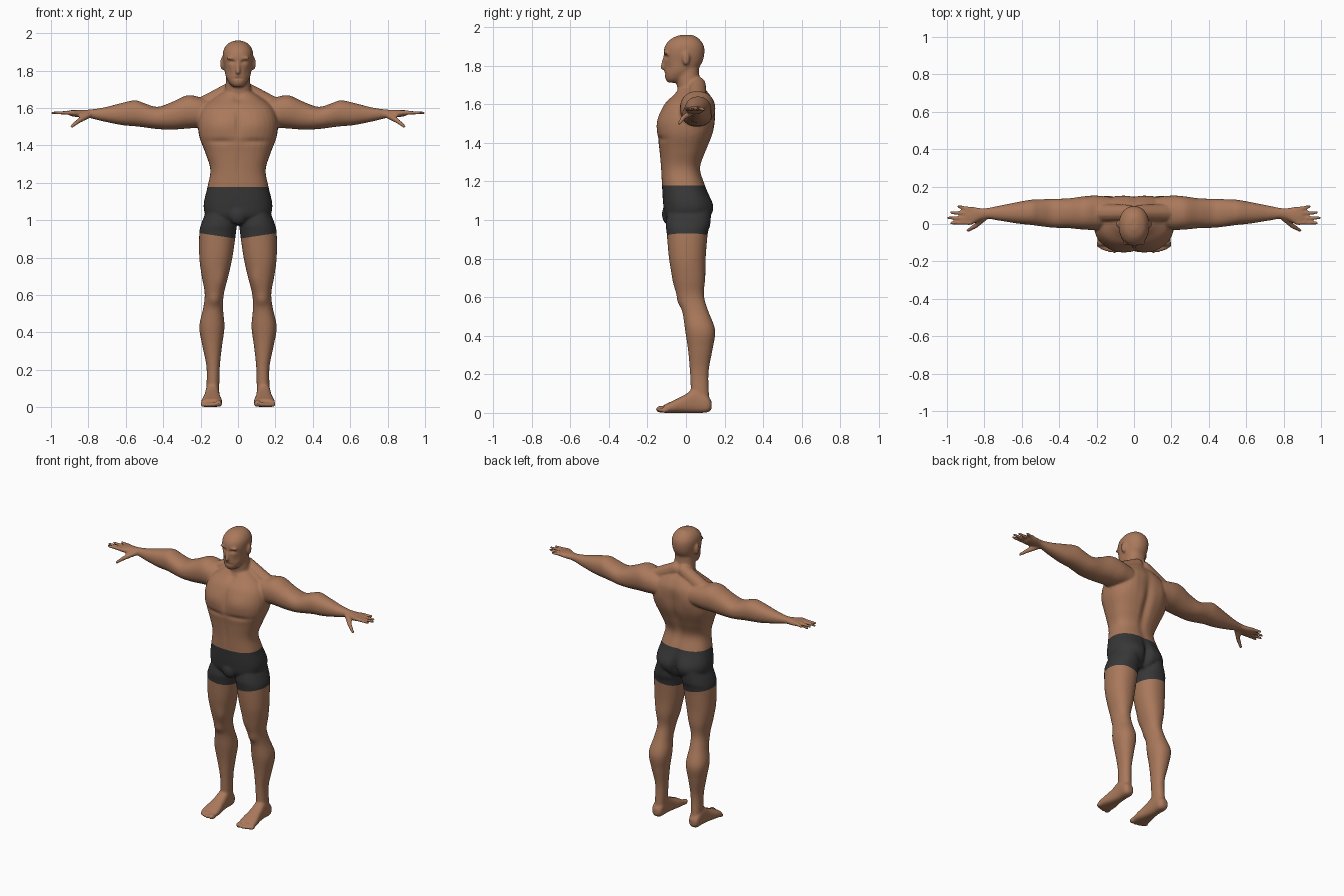
import bpy, bmesh, math
from mathutils import Vector, Matrix

WAIST, HEM, HEM_SLOPE = 1.178, 0.90, 0.15


def material(name, rgb):
    m = bpy.data.materials.new(name)
    m.diffuse_color = (*rgb, 1)
    return m


skin = material("brown skin", (0.40, 0.19, 0.105))
cloth = material("charcoal cloth", (0.038, 0.038, 0.038))
bm = bmesh.new()


def spline(rows, steps=5):
    """Catmull-Rom interpolation through the section rows."""
    out = []
    for i in range(len(rows) - 1):
        p0, p1, p2, p3 = (rows[min(max(i + k, 0), len(rows) - 1)] for k in (-1, 0, 1, 2))
        for j in range(steps):
            t = j / steps
            out.append([b + 0.5 * t * (c - a + t * (2 * a - 5 * b + 4 * c - d + t * (3 * (b - c) + d - a)))
                        for a, b, c, d in zip(p0, p1, p2, p3)])
    return out + [list(rows[-1])]


def loft(axis, rows, power=2.2, side=1, n=32):
    """Skin super-ellipse sections (position, a0, a1, b0, b1) along an axis."""
    rings = []
    for pos, a0, a1, b0, b1 in spline(rows):
        ring = []
        for k in range(n):
            c, s = math.cos(math.tau * k / n), math.sin(math.tau * k / n)
            a = (a0 + a1) / 2 + (a1 - a0) / 2 * math.copysign(abs(c) ** (2 / power), c)
            b = (b0 + b1) / 2 + (b1 - b0) / 2 * math.copysign(abs(s) ** (2 / power), s)
            p = [a, b]
            p.insert(axis, pos)
            ring.append(bm.verts.new((p[0] * side, p[1], p[2])))
        rings.append(ring)
    for r, q in zip(rings, rings[1:]):
        for k in range(n):
            bm.faces.new((r[k], r[(k + 1) % n], q[(k + 1) % n], q[k]))
    bm.faces.new(rings[0])
    bm.faces.new(rings[-1])


def blob(c, r):
    m = Matrix.Translation(c) @ Matrix.Diagonal((*r, 1))
    bmesh.ops.create_icosphere(bm, subdivisions=3, radius=1, matrix=m)


def tube(p, q, r0, r1, n=12):
    p, q = Vector(p), Vector(q)
    for i in range(n + 1):
        r = r0 + (r1 - r0) * i / n
        m = Matrix.Translation(p.lerp(q, i / n)) @ Matrix.Diagonal((r, r, r, 1))
        bmesh.ops.create_icosphere(bm, subdivisions=2, radius=1, matrix=m)


def centred(rows):
    return [(z, -w, w, b0, b1) for z, w, b0, b1 in rows]


# Torso and pelvis
loft(2, centred([
    (0.975, .09, -.07, .09), (1.02, .165, -.108, .125), (1.08, .184, -.118, .136),
    (1.18, .163, -.125, .10), (1.27, .148, -.13, .075), (1.36, .175, -.138, .105),
    (1.45, .208, -.148, .14), (1.53, .213, -.138, .15), (1.60, .19, -.112, .15),
    (1.65, .13, -.065, .125), (1.69, .07, -.035, .09)]), 2.5)
blob((0, -.09, 1.03), (.05, .035, .055))

# Neck and head
loft(2, centred([(1.60, .09, -.05, .12), (1.67, .074, -.045, .10),
                 (1.73, .066, -.05, .072), (1.80, .062, -.05, .068)]))
loft(2, centred([
    (1.712, .022, -.092, -.045), (1.73, .045, -.106, .0), (1.77, .066, -.112, .05),
    (1.82, .074, -.113, .085), (1.87, .081, -.116, .096), (1.91, .077, -.105, .09),
    (1.943, .055, -.072, .064), (1.96, .02, -.03, .035)]), 2.2)
tube((0, -.112, 1.842), (0, -.121, 1.792), .009, .013)

for s in (1, -1):
    # Ear, brow and trapezius
    blob((s * .083, .0, 1.838), (.013, .02, .036))
    blob((s * .035, -.104, 1.866), (.028, .012, .008))
    tube((s * .03, .06, 1.70), (s * .20, .06, 1.605), .045, .05)

    # Arm and palm
    loft(0, [(x * s, *r) for x, *r in [
        (.12, -.01, .14, 1.51, 1.64), (.20, -.03, .152, 1.495, 1.657),
        (.27, -.03, .148, 1.49, 1.668), (.35, -.022, .137, 1.484, 1.633),
        (.43, -.02, .135, 1.487, 1.606), (.50, -.012, .132, 1.496, 1.625),
        (.55, -.005, .13, 1.502, 1.641), (.62, .002, .118, 1.508, 1.627),
        (.72, .018, .098, 1.528, 1.602), (.80, .028, .084, 1.547, 1.591),
        (.86, .0, .092, 1.551, 1.59), (.90, -.004, .092, 1.558, 1.588)]])

    # Fingers and thumb
    for y0, x1, y1 in ((.006, .976, .004), (.03, .993, .033), (.055, .978, .063), (.079, .94, .094)):
        tube((s * .875, y0, 1.575), (s * x1, y1, 1.574), .0135, .009)
    tube((s * .80, .035, 1.562), (s * .85, -.012, 1.532), .019, .014)
    tube((s * .85, -.012, 1.532), (s * .888, -.034, 1.502), .014, .010)

    # Leg
    loft(2, [
        (1.06, .03, .165, -.09, .12), (.98, .008, .197, -.105, .125),
        (.93, .011, .207, -.10, .113), (.80, .03, .207, -.088, .102),
        (.70, .052, .194, -.07, .10), (.61, .075, .178, -.048, .093),
        (.53, .08, .186, -.02, .115), (.43, .072, .207, -.005, .151),
        (.33, .085, .191, .01, .138), (.22, .097, .169, .02, .118),
        (.12, .10, .168, .025, .118), (.03, .105, .17, .03, .125)], 2.2, s)

    # Foot and toes
    loft(1, [(.133, .12, .158, .02, .06), (.11, .102, .174, .002, .09),
             (.05, .10, .175, 0, .125), (-.01, .095, .182, 0, .092),
             (-.07, .085, .195, 0, .062), (-.115, .086, .198, 0, .042)], 2.6, s)
    for x, y, r in ((.103, -.13, .019), (.13, -.133, .014), (.152, -.128, .013),
                    (.172, -.121, .012), (.189, -.111, .012)):
        blob((s * x, y, r), (r, r * 1.4, r))

# Fuse everything into one continuous skin
bmesh.ops.recalc_face_normals(bm, faces=bm.faces)
raw = bpy.data.meshes.new("raw")
bm.to_mesh(raw)
bm.free()
blank = bpy.data.objects.new("raw", raw)
bpy.context.collection.objects.link(blank)
mod = blank.modifiers.new("fuse", 'REMESH')
mod.mode = 'VOXEL'
mod.voxel_size = 0.0065
fused = bpy.data.meshes.new_from_object(blank.evaluated_get(bpy.context.evaluated_depsgraph_get()))
bpy.data.objects.remove(blank)
bpy.data.meshes.remove(raw)

bm = bmesh.new()
bm.from_mesh(fused)
for _ in range(4):
    bmesh.ops.smooth_vert(bm, verts=bm.verts, factor=0.5, use_axis_x=True, use_axis_y=True, use_axis_z=True)
bm.normal_update()

# Muscle and face relief: mirrored soft strokes (centre, radii, height)
strokes = [
    ((.09, -.14, 1.51), (.08, .08, .06), .012),      # chest muscle
    ((0, -.15, 1.52), (.014, .06, .08), -.008),      # breastbone
    ((.09, -.14, 1.42), (.08, .06, .016), -.007),    # under the chest
    ((0, -.13, 1.29), (.012, .05, .09), -.004),      # belly line
    ((0, .13, 1.40), (.026, .09, .19), -.016),       # spine
    ((.11, .15, 1.53), (.05, .06, .06), .008),       # shoulder blade
    ((0, .13, 1.05), (.022, .08, .075), -.028),      # seat crease
    ((.085, .13, 1.06), (.055, .06, .06), .010),     # seat
    ((.127, -.045, .57), (.03, .04, .03), .008),     # kneecap
    ((.09, -.06, .68), (.03, .05, .05), .006),       # inner thigh
    ((0, -.07, 1.655), (.025, .05, .02), -.010),     # throat pit
    ((.033, -.11, 1.846), (.019, .03, .010), -.010), # eye socket
    ((0, -.11, 1.757), (.026, .03, .005), -.005),    # mouth
    ((.05, -.10, 1.79), (.018, .04, .025), -.004),   # cheek hollow
]
for v in bm.verts:
    x, y, z = abs(v.co.x), v.co.y, v.co.z
    push = 0
    for c, r, h in strokes:
        dz = ((z - c[2]) / r[2]) ** 2
        if dz < 6:
            push += h * math.exp(-dz - ((x - c[0]) / r[0]) ** 2 - ((y - c[1]) / r[1]) ** 2)
    if push:
        v.co += v.normal * push


def cut(faces, co, no):
    faces = list(faces)
    edges = {e for f in faces for e in f.edges}
    verts = {v for f in faces for v in f.verts}
    bmesh.ops.bisect_plane(bm, geom=list(verts) + list(edges) + faces, dist=1e-5, plane_co=co, plane_no=no)


# Clean waistband and slanted hems
cut(bm.faces, (0, 0, WAIST), (0, 0, 1))
for s in (1, -1):
    cut([f for f in bm.faces if f.calc_center_median().x * s > 0], (0, 0, HEM), (-s * HEM_SLOPE, 0, 1))


def in_shorts(f):
    c = f.calc_center_median()
    return HEM + HEM_SLOPE * abs(c.x) < c.z < WAIST


# Split into the bare body and the shorts
for name, mat, keep in (("body", skin, False), ("shorts", cloth, True)):
    part = bm.copy()
    bmesh.ops.delete(part, geom=[f for f in part.faces if in_shorts(f) != keep], context='FACES')
    me = bpy.data.meshes.new(name)
    part.to_mesh(me)
    part.free()
    me.materials.clear()
    me.materials.append(mat)
    me.shade_smooth()
    bpy.context.collection.objects.link(bpy.data.objects.new(name, me))
bm.free()
bpy.data.meshes.remove(fused)
